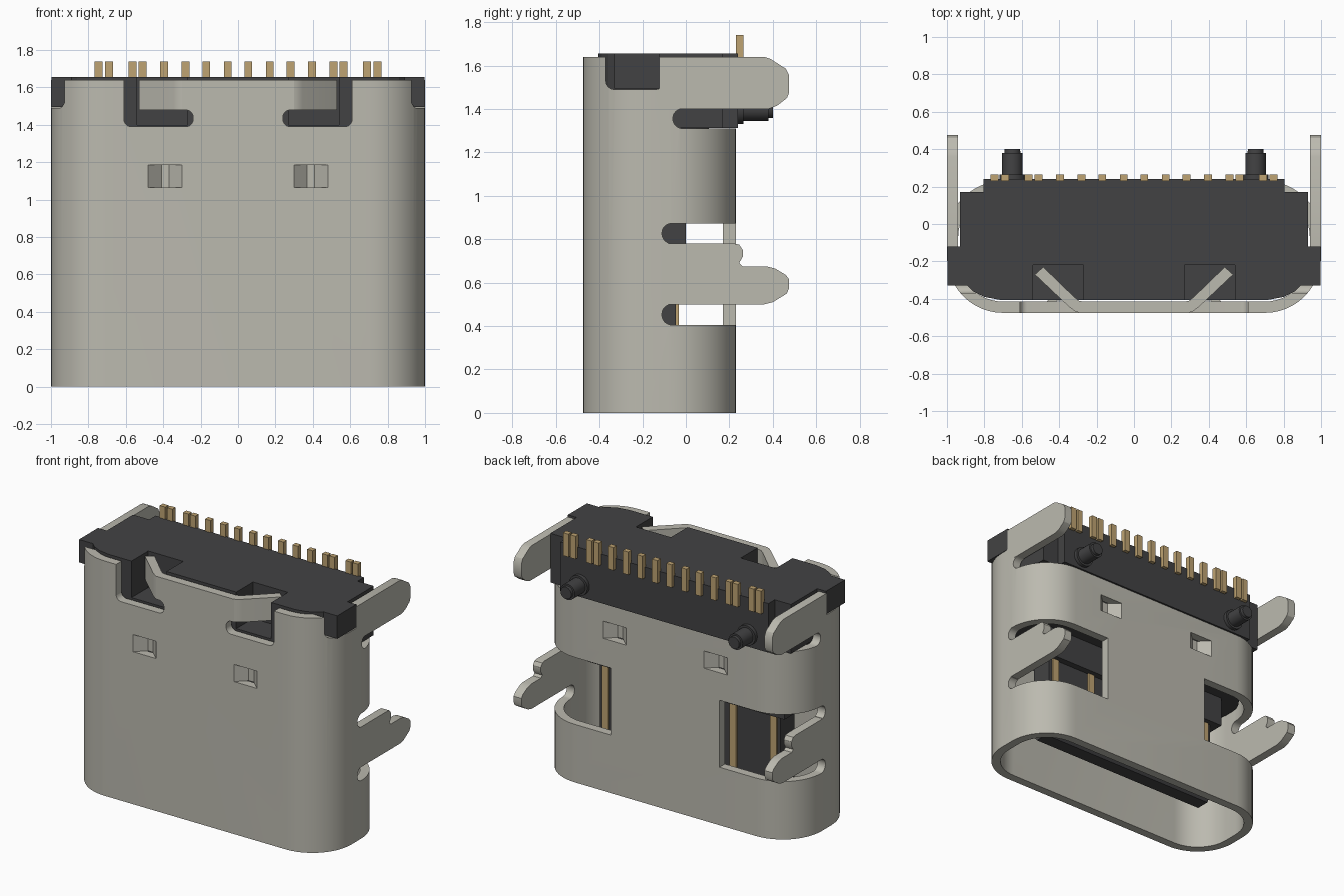
import bpy, bmesh, math
from mathutils import Vector

cube = bpy.data.objects.get("Cube")
if cube:
    bpy.data.objects.remove(cube, do_unlink=True)


def material(name, rgb):
    m = bpy.data.materials.new(name)
    m.use_nodes = True
    m.diffuse_color = (*rgb, 1)
    bsdf = m.node_tree.nodes["Principled BSDF"]
    bsdf.inputs["Base Color"].default_value = (*rgb, 1)
    bsdf.inputs["Roughness"].default_value = 0.6
    return m


STEEL = material("warm grey steel", (0.50, 0.49, 0.43))
PLASTIC = material("black plastic", (0.055, 0.055, 0.057))
GOLD = material("gold contact", (0.52, 0.37, 0.17))


def rect(u0, u1, v0, v1):
    return [(u0, v0), (u1, v0), (u1, v1), (u0, v1)]


def rounded(u0, u1, v0, v1, r, steps=8):
    """Rectangle outline with arc corners."""
    pts = []
    corners = [(u1 - r, v1 - r), (u0 + r, v1 - r), (u0 + r, v0 + r), (u1 - r, v0 + r)]
    for k, (cu, cv) in enumerate(corners):
        for i in range(steps + 1):
            a = math.pi / 2 * (k + i / steps)
            pts.append((cu + r * math.cos(a), cv + r * math.sin(a)))
    return pts


def prism(name, pts, axis, lo, hi, mat=None, side=1):
    """Extrude an outline along an axis; side=-1 mirrors it in x."""
    place = {"X": lambda u, v, w: (side * w, u, v),
             "Y": lambda u, v, w: (side * u, w, v),
             "Z": lambda u, v, w: (side * u, v, w)}[axis]
    bm = bmesh.new()
    face = bm.faces.new([bm.verts.new(place(u, v, lo)) for u, v in pts])
    ext = bmesh.ops.extrude_face_region(bm, geom=[face])
    move = Vector(place(0, 0, hi)) - Vector(place(0, 0, lo))
    bmesh.ops.translate(bm, vec=move,
                        verts=[g for g in ext["geom"] if isinstance(g, bmesh.types.BMVert)])
    bmesh.ops.recalc_face_normals(bm, faces=bm.faces)
    mesh = bpy.data.meshes.new(name)
    bm.to_mesh(mesh)
    bm.free()
    ob = bpy.data.objects.new(name, mesh)
    bpy.context.collection.objects.link(ob)
    if mat:
        mesh.materials.append(mat)
    return ob


def cut(target, cutters):
    """Subtract the cutters, bake the result and drop the cutters."""
    for c in cutters:
        mod = target.modifiers.new("cut", "BOOLEAN")
        mod.operation, mod.solver, mod.object = "DIFFERENCE", "EXACT", c
    deps = bpy.context.evaluated_depsgraph_get()
    mesh = bpy.data.meshes.new_from_object(target.evaluated_get(deps))
    target.modifiers.clear()
    target.data = mesh
    for c in cutters:
        bpy.data.objects.remove(c, do_unlink=True)


def smooth(ob):
    bpy.ops.object.select_all(action="DESELECT")
    ob.select_set(True)
    bpy.context.view_layer.objects.active = ob
    bpy.ops.object.shade_smooth_by_angle(angle=math.radians(30))


SIDES = ((1, "left"), (-1, "right"))
Y_MID = -0.1225

# Shell: rounded tube with slots, windows and notches
shell = prism("shell", rounded(-1, 1, -0.475, 0.23, 0.3, 12), "Z", 0, 1.64, STEEL)
cutters = [
    prism("bore", rounded(-0.94, 0.94, -0.415, 0.17, 0.24, 12), "Z", -0.1, 1.8),
    prism("rear_slot", rounded(-0.06, 0.8, 1.31, 1.401, 0.045), "X", -1.2, 1.2),
    prism("rear_opening", rect(-0.12, 0.8, 1.40, 1.8), "X", -1.2, 1.2),
]
for s, _ in SIDES:
    cutters += [
        prism("low_slot", rounded(-0.11, 0.8, 0.405, 0.50, 0.045), "X", 0.42, 1.2, side=s),
        prism("high_slot", rounded(-0.11, 0.8, 0.78, 0.873, 0.045), "X", 0.42, 1.2, side=s),
        prism("window", rect(-0.08, 0.8, 0.48, 0.80), "X", 0.42, 1.2, side=s),
        prism("ear_notch", rounded(-0.37, -0.10, 1.49, 1.9, 0.04), "X", 0.8, 1.2, side=s),
        prism("latch_slot", rounded(0.24, 0.61, 1.39, 1.48, 0.04), "Y", -0.6, -0.3, side=s),
        prism("latch_gap", rounded(0.30, 0.61, 1.41, 1.9, 0.015), "Y", -0.6, -0.3, side=s),
        prism("dimple_hole", rect(0.30, 0.48, 1.065, 1.185), "Y", -0.6, 0.4, side=s),
    ]
cut(shell, cutters)
smooth(shell)

# Side legs, bent springs and dimples of the shell
upper_leg = [(-0.12, 1.40), (0.38, 1.40), (0.42, 1.415), (0.465, 1.45), (0.475, 1.475),
             (0.475, 1.555), (0.46, 1.585), (0.39, 1.63), (0.36, 1.64), (-0.12, 1.64)]
lower_leg = [(-0.08, 0.50), (0.36, 0.50), (0.40, 0.51), (0.465, 0.55), (0.475, 0.575),
             (0.475, 0.615), (0.46, 0.635), (0.41, 0.665), (0.37, 0.675), (0.26, 0.675),
             (0.245, 0.69), (0.262, 0.72), (0.262, 0.75), (0.245, 0.775), (0.22, 0.78),
             (-0.08, 0.78)]
spring = [(0.27, -0.475), (0.31, -0.47), (0.345, -0.445), (0.53, -0.27), (0.485, -0.23),
          (0.32, -0.39), (0.295, -0.41), (0.27, -0.415)]
dimple = [(0.30, -0.475), (0.37, -0.41), (0.41, -0.41), (0.48, -0.475),
          (0.48, -0.43), (0.42, -0.365), (0.36, -0.365), (0.30, -0.43)]
for s, tag in SIDES:
    smooth(prism(f"upper_leg_{tag}", upper_leg, "X", 0.94, 1, STEEL, s))
    smooth(prism(f"lower_leg_{tag}", lower_leg, "X", 0.94, 1, STEEL, s))
    smooth(prism(f"latch_spring_{tag}", spring, "Z", 1.48, 1.64, STEEL, s))
    prism(f"front_dimple_{tag}", dimple, "Z", 1.065, 1.185, STEEL, s)
    back = [(x, 2 * Y_MID - y) for x, y in dimple]
    prism(f"back_dimple_{tag}", back, "Z", 1.065, 1.185, STEEL, s)

# Plastic body with pockets for the springs
half = [(0.72, -0.405), (0.80, -0.39), (0.86, -0.36), (0.90, -0.32), (0.93, -0.25),
        (0.93, 0.17), (0.805, 0.17), (0.805, 0.24)]
outline = half + [(-x, y) for x, y in reversed(half)]
body = prism("body", outline, "Z", 1.312, 1.655, PLASTIC)
cut(body, [prism("pocket", rect(0.27, 0.54, -0.5, -0.22), "Z", 1.40, 1.8, side=s)
           for s, _ in SIDES])
prism("body_root", rounded(-0.93, 0.93, -0.35, 0.105, 0.2), "Z", 0.95, 1.32, PLASTIC)

# Tongue, thicker at its root, with a chamfered tip
prism("tongue_root", rect(-0.76, 0.76, -0.245, 0.0), "Z", 0.74, 0.96, PLASTIC)
tongue = [(-0.20, 0.2), (-0.17, 0.16), (-0.075, 0.16), (-0.045, 0.2), (-0.045, 0.8), (-0.20, 0.8)]
prism("tongue", tongue, "X", -0.7, 0.7, PLASTIC)

for s, tag in SIDES:
    # Ears that fill the shell notches
    prism(f"ear_{tag}", rect(-0.33, -0.12, 1.495, 1.655), "X", 0.89, 0.998, PLASTIC, s)

    # Locating pegs
    def disc(r):
        return [(0.65 + r * math.cos(a), 1.40 + r * math.sin(a))
                for a in (math.tau * i / 24 for i in range(24))]
    smooth(prism(f"peg_collar_{tag}", disc(0.07), "Y", 0.2, 0.265, PLASTIC, s))
    peg = prism(f"peg_{tag}", disc(0.055), "Y", 0.2, 0.40, PLASTIC, s)
    for v in peg.data.vertices:
        if v.co.y > 0.39:
            v.co.x = s * 0.65 + (v.co.x - s * 0.65) * 0.75
            v.co.z = 1.40 + (v.co.z - 1.40) * 0.75
    ring = prism(f"peg_shaft_{tag}", disc(0.055), "Y", 0.2, 0.38, PLASTIC, s)
    smooth(peg)
    smooth(ring)

    # Solder pins
    for i, x in enumerate((0.055, 0.17, 0.28, 0.395, 0.51, 0.565, 0.69, 0.745)):
        prism(f"pin_{tag}_{i}", rect(x - 0.021, x + 0.021, 0.23, 0.265), "Z", 1.58, 1.74, GOLD, s)

    # Contact strips on both faces of the tongue
    for i, x in enumerate((0.055, 0.17, 0.34, 0.65)):
        for face, y in (("back", -0.045), ("front", -0.212)):
            prism(f"contact_{face}_{tag}_{i}", rect(x - 0.025, x + 0.025, y, y + 0.012),
                  "Z", 0.24, 0.76, GOLD, s)
